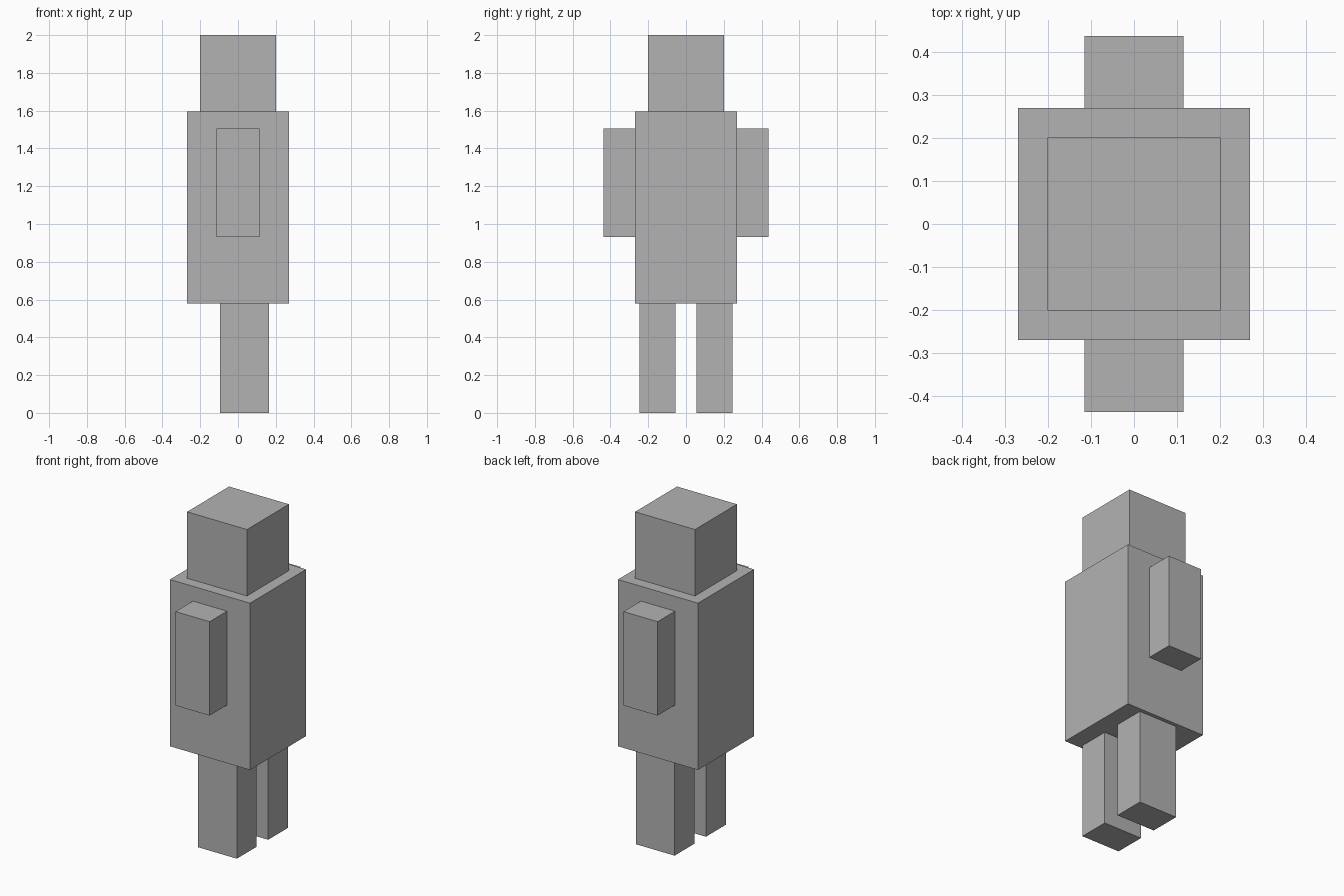
import bpy

default_cube = bpy.data.objects.get("Cube")
if default_cube:
    bpy.data.objects.remove(default_cube, do_unlink=True)

# Single plain grey material
grey = bpy.data.materials.new("plain_grey")
grey.use_nodes = True
colour = (0.45, 0.45, 0.45, 1)
grey.diffuse_color = colour
grey.node_tree.nodes["Principled BSDF"].inputs["Base Color"].default_value = colour


def box(name, low, high):
    """Add a flat-faced box spanning two opposite corners."""
    centre = [(a + b) / 2 for a, b in zip(low, high)]
    bpy.ops.mesh.primitive_cube_add(size=1, location=centre)
    part = bpy.context.object
    part.name = name
    part.scale = [b - a for a, b in zip(low, high)]
    bpy.ops.object.transform_apply(location=False, rotation=False, scale=True)
    part.data.materials.append(grey)
    return part


# Head and torso
box("head", (-0.202, -0.202, 1.595), (0.202, 0.202, 2))
box("torso", (-0.27, -0.27, 0.578), (0.27, 0.27, 1.595))

# Arms and legs, paired across the y axis
for label, side in (("front", -1), ("back", 1)):
    def limb(name, x_range, y_range, z_range):
        ys = sorted(side * y for y in y_range)
        box(f"{label}_{name}", *zip(x_range, ys, z_range))

    limb("arm", (-0.115, 0.115), (0.27, 0.438), (0.932, 1.505))
    limb("leg", (-0.096, 0.165), (0.055, 0.247), (0, 0.578))
